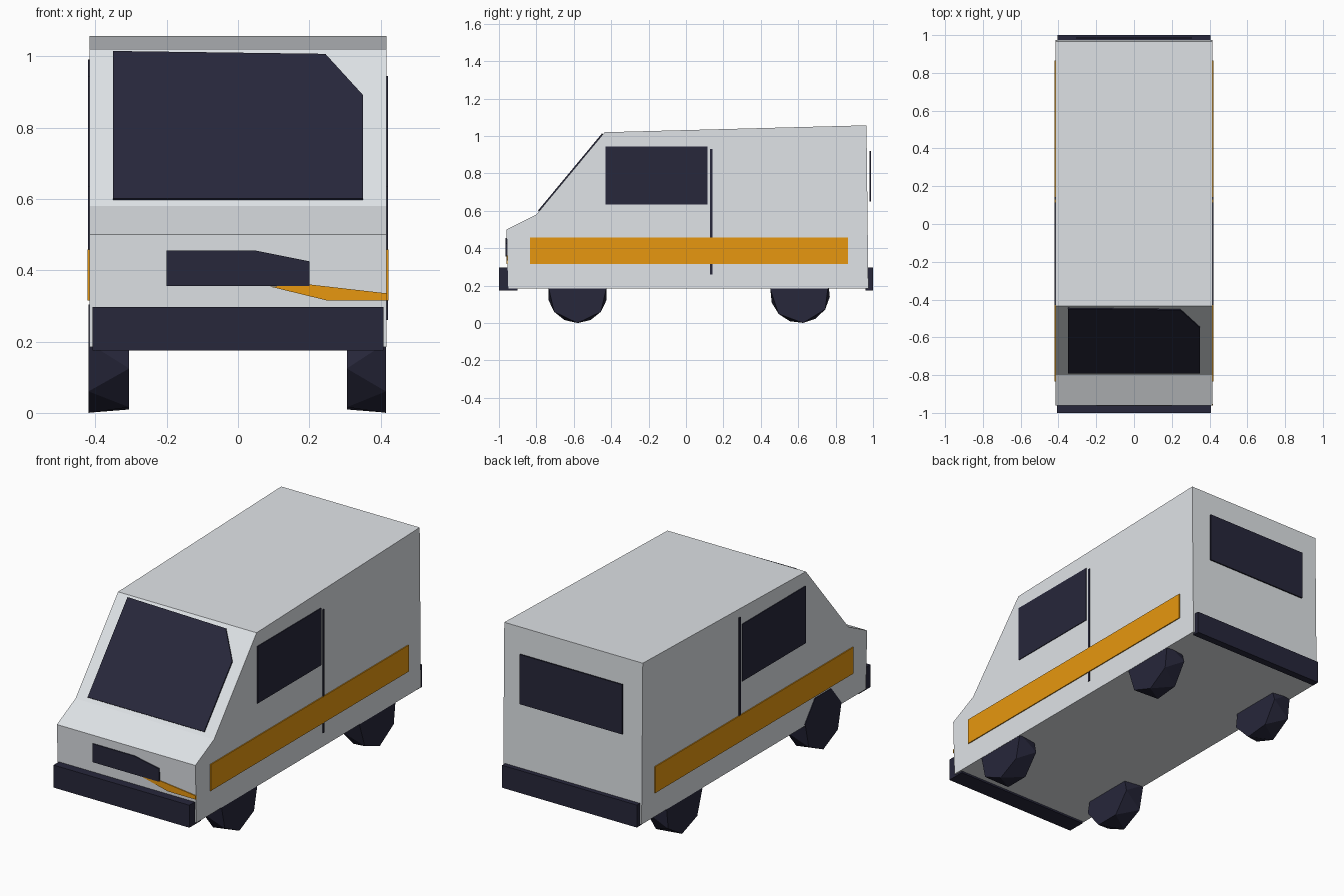
import bpy, bmesh, math
from mathutils import Vector

if "Cube" in bpy.data.objects:
    bpy.data.objects.remove(bpy.data.objects["Cube"])


def material(name, rgb):
    m = bpy.data.materials.new(name)
    m.diffuse_color = (*rgb, 1)
    m.use_nodes = True
    m.node_tree.nodes["Principled BSDF"].inputs["Base Color"].default_value = m.diffuse_color
    return m


WHITE = material("van_white", (0.75, 0.78, 0.81))
DARK = material("dark_navy", (0.020, 0.020, 0.043))
ORANGE = material("stripe_orange", (0.82, 0.32, 0.005))


def finish(name, bm, mat):
    bmesh.ops.recalc_face_normals(bm, faces=bm.faces)
    me = bpy.data.meshes.new(name)
    bm.to_mesh(me)
    bm.free()
    me.materials.append(mat)
    ob = bpy.data.objects.new(name, me)
    bpy.context.collection.objects.link(ob)
    return ob


def slab(name, points, offset, mat):
    """Flat polygon extruded along offset."""
    bm = bmesh.new()
    face = bm.faces.new([bm.verts.new(p) for p in points])
    ext = bmesh.ops.extrude_face_region(bm, geom=[face])
    verts = [g for g in ext["geom"] if isinstance(g, bmesh.types.BMVert)]
    bmesh.ops.translate(bm, vec=Vector(offset), verts=verts)
    return finish(name, bm, mat)


def box(name, x, y, z, mat):
    pts = [(x[0], y[0], z[0]), (x[1], y[0], z[0]), (x[1], y[0], z[1]), (x[0], y[0], z[1])]
    return slab(name, pts, (0, y[1] - y[0], 0), mat)


def wheel(name, side, y, outer, turn):
    """Faceted wheel: two seven-sided rings, one turned by half a step."""
    r, n = 0.16, 7
    bm = bmesh.new()
    for x, shift in ((outer, 0.0), (0.305, 0.5)):
        for i in range(n):
            a = turn + math.tau * (i + shift) / n
            bm.verts.new((side * x, y + r * math.sin(a), 0.16 - r * math.cos(a)))
    bmesh.ops.convex_hull(bm, input=bm.verts)
    return finish(name, bm, DARK)


# Body: side profile extruded across the width
profile = [(-0.95, 0.185), (-0.96, 0.50), (-0.80, 0.58), (-0.435, 1.02),
           (0.965, 1.057), (0.975, 0.185)]
slab("body", [(-0.416, y, z) for y, z in profile], (0.832, 0, 0), WHITE)

# Bumpers
box("front_bumper", (-0.408, 0.408), (-1.0, -0.90), (0.175, 0.297), DARK)
box("rear_bumper", (-0.405, 0.405), (0.96, 1.0), (0.175, 0.297), DARK)

# Windscreen with one clipped corner, lying on the sloped front
slope = Vector((0, 0.365, 0.44))
normal = Vector((0, -0.44, 0.365)).normalized()
shape = [(-0.35, 0.597), (0.35, 0.597), (0.35, 0.887), (0.245, 1.002), (-0.35, 1.01)]
screen = [Vector((x, -0.80, 0.58)) + slope * ((z - 0.58) / 0.44) for x, z in shape]
slab("windscreen", screen, normal * 0.007, DARK)

# Rear window, held just off the back panel
box("rear_window", (-0.308, 0.308), (0.981, 0.988), (0.65, 0.92), DARK)

# Grille and the stripe's tail across the nose
grille = [(-0.2, 0.355), (0.2, 0.355), (0.2, 0.425), (0.05, 0.455), (-0.2, 0.455)]
slab("grille", [(x, -0.957, z) for x, z in grille], (0, -0.007, 0), DARK)
tail = [(0.09, 0.354), (0.25, 0.315), (0.418, 0.315), (0.418, 0.335), (0.2, 0.36)]
slab("nose_stripe", [(x, -0.954, z) for x, z in tail], (0, -0.006, 0), ORANGE)

# Side windows, stripes, door gaps and wheels
for side, label in ((1, "right"), (-1, "left")):
    skin = (side * 0.414, side * 0.420)
    box(label + "_window", skin, (-0.43, 0.115), (0.635, 0.945), DARK)
    box(label + "_stripe", (side * 0.414, side * 0.4215), (-0.835, 0.865), (0.315, 0.458), ORANGE)
    gap = (0.26, 0.93) if side > 0 else (0.45, 0.99)
    box(label + "_door_gap", skin, (0.129, 0.143), gap, DARK)
    wheel(label + "_front_wheel", side, -0.58, 0.4145 if side > 0 else 0.419, 0.0)
    wheel(label + "_rear_wheel", side, 0.61, 0.4145, 0.1)
